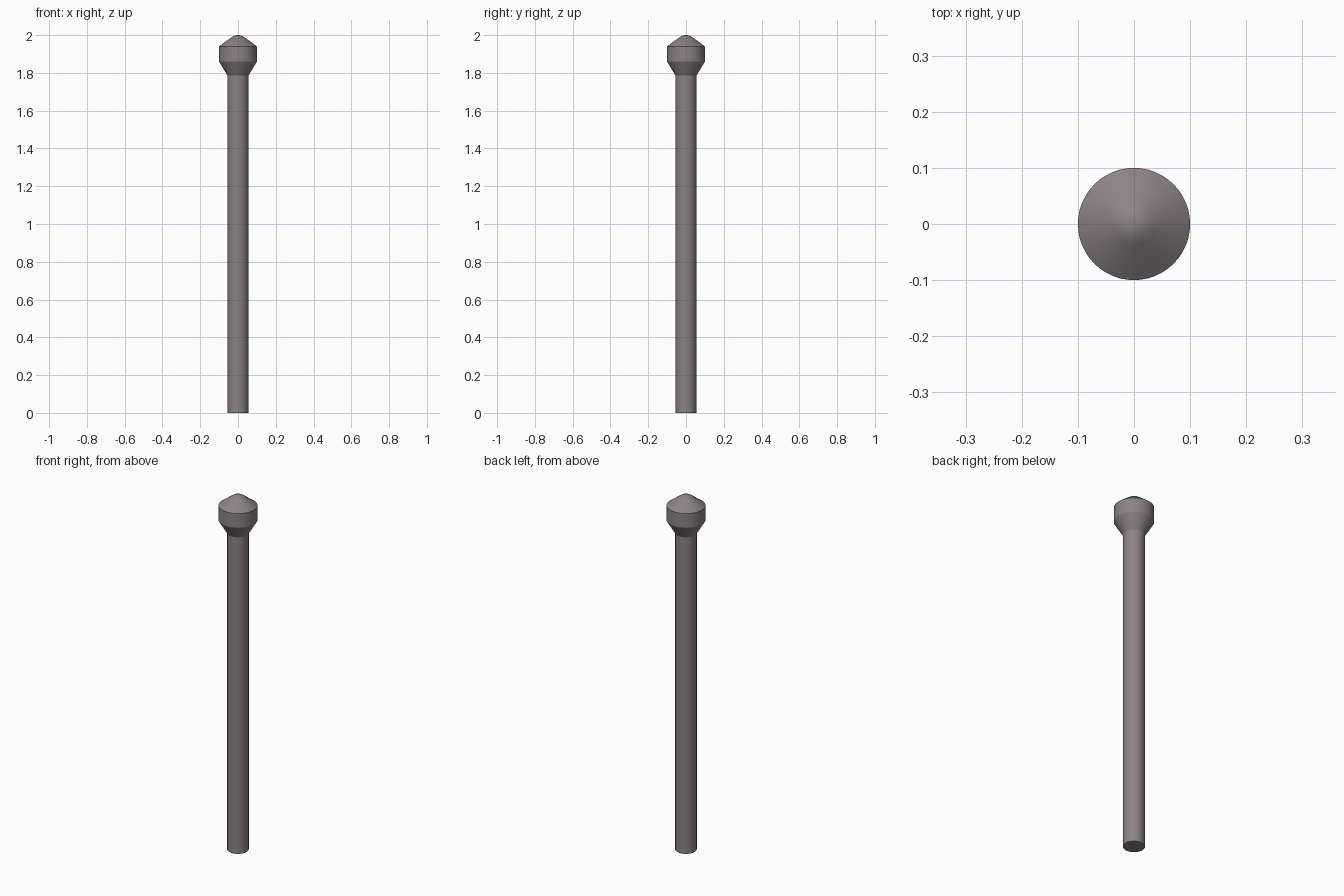
import bpy, bmesh, math

if "Cube" in bpy.data.objects:
    bpy.data.objects.remove(bpy.data.objects["Cube"])

SIDES = 48

mat = bpy.data.materials.new("grey_metal")
mat.diffuse_color = (0.26, 0.225, 0.24, 1)
mat.use_nodes = True
mat.node_tree.nodes["Principled BSDF"].inputs["Base Color"].default_value = mat.diffuse_color


def lathe(name, profile):
    """Spin an (r, z) profile around the z axis."""
    bm = bmesh.new()
    verts = [bm.verts.new((r, 0, z)) for r, z in profile]
    edges = [bm.edges.new(pair) for pair in zip(verts, verts[1:])]
    bmesh.ops.spin(bm, geom=verts + edges, cent=(0, 0, 0), axis=(0, 0, 1),
                   angle=2 * math.pi, steps=SIDES)
    bmesh.ops.remove_doubles(bm, verts=bm.verts, dist=1e-5)
    bmesh.ops.recalc_face_normals(bm, faces=bm.faces)
    # open profiles: make sure the side walls face away from the axis
    if sum(f.normal.dot((f.calc_center_median().x, f.calc_center_median().y, 0))
           for f in bm.faces) < 0:
        bmesh.ops.reverse_faces(bm, faces=bm.faces)
    mesh = bpy.data.meshes.new(name)
    bm.to_mesh(mesh)
    bm.free()
    mesh.materials.append(mat)
    obj = bpy.data.objects.new(name, mesh)
    bpy.context.collection.objects.link(obj)
    bpy.ops.object.select_all(action='DESELECT')
    obj.select_set(True)
    bpy.context.view_layer.objects.active = obj
    bpy.ops.object.shade_smooth_by_angle(angle=math.radians(25))
    return obj


# Long round pole with a closed foot
lathe("pole", [(0, 0), (0.055, 0), (0.055, 1.785)])

# Finial: flared neck, straight collar, cone with a rounded tip
lathe("finial", [(0.055, 1.785), (0.1, 1.86), (0.1, 1.94),
                 (0.037, 1.987), (0.026, 1.994), (0.014, 1.999), (0, 2.0)])
